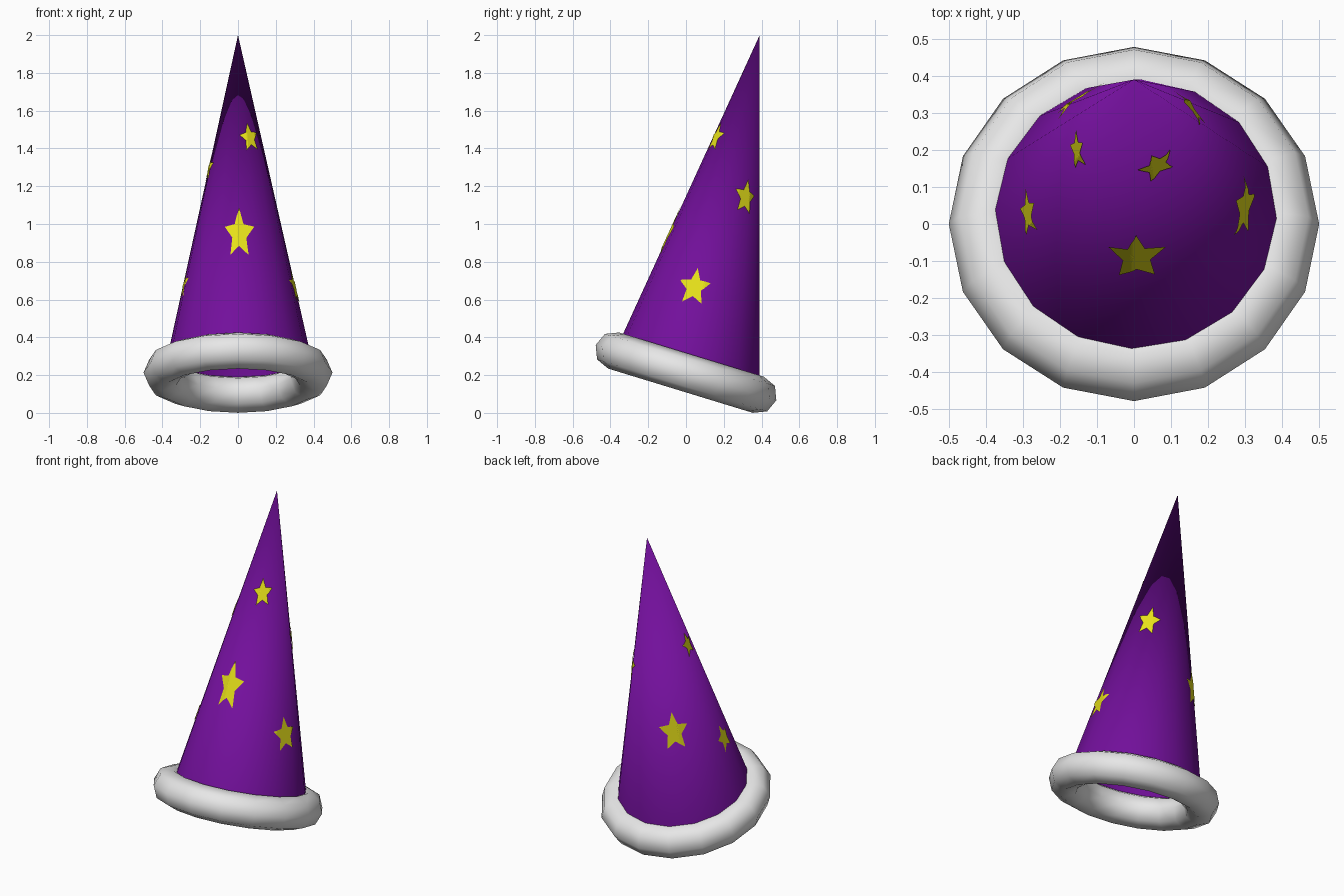
import bpy, bmesh, math
from mathutils import Matrix, Vector
from mathutils.bvhtree import BVHTree

if "Cube" in bpy.data.objects:
    bpy.data.objects.remove(bpy.data.objects["Cube"])


def material(name, rgb):
    m = bpy.data.materials.new(name)
    m.diffuse_color = (*rgb, 1)
    m.use_nodes = True
    m.node_tree.nodes["Principled BSDF"].inputs["Base Color"].default_value = m.diffuse_color
    return m


purple = material("purple cloth", (0.17, 0.005, 0.33))
white = material("white trim", (0.8, 0.8, 0.8))
yellow = material("yellow star", (0.8, 0.75, 0.01))


def add_object(name, bm, mat):
    me = bpy.data.meshes.new(name)
    bm.to_mesh(me)
    bm.free()
    me.materials.append(mat)
    ob = bpy.data.objects.new(name, me)
    bpy.context.collection.objects.link(ob)
    return ob


# Frame of the tilted brim
tilt = Matrix.Translation((0, 0, 0.213)) @ Matrix.Rotation(math.radians(-17), 4, 'X')

# Padded brim: 16 x 8 ring
bpy.ops.mesh.primitive_torus_add(major_segments=16, minor_segments=8,
                                 major_radius=0.4, minor_radius=0.1)
brim = bpy.context.object
brim.name = "brim_ring"
brim.data.transform(tilt)
brim.data.materials.append(white)
bpy.ops.object.shade_smooth()

# Open leaning cone: tilted base circle, apex pulled back
SIDES = 16
bm = bmesh.new()
base = []
for i in range(SIDES):
    a = math.radians(-2) + 2 * math.pi * i / SIDES
    base.append(bm.verts.new(tilt @ Vector((0.006 + 0.4 * math.cos(a), 0.008 + 0.4 * math.sin(a), 0))))
apex = bm.verts.new((0, 0.39, 2.0))
for i in range(SIDES):
    f = bm.faces.new((base[i], base[(i + 1) % SIDES], apex))
    f.smooth = True
bm.normal_update()
surface = BVHTree.FromBMesh(bm)
add_object("hat_cone", bm, purple)


# Thin stars laid onto the cone surface
def star(name, centre, half_w, half_h, roll):
    p, n, _, _ = surface.find_nearest(Vector(centre))
    up = (apex_point - p).normalized()
    right = up.cross(n).normalized()
    up = n.cross(right)
    sb = bmesh.new()
    mid = sb.verts.new((0, 0, 0))
    rim = []
    for k in range(10):
        a = math.radians(90 + 36 * k + roll)
        r = 1.0 if k % 2 == 0 else 0.47
        rim.append(sb.verts.new((r * half_w * math.cos(a), r * half_h * math.sin(a), 0)))
    for k in range(10):
        sb.faces.new((mid, rim[k], rim[(k + 1) % 10]))
    bmesh.ops.subdivide_edges(sb, edges=sb.edges[:], cuts=7, use_grid_fill=True)
    for v in sb.verts:
        q, qn, _, _ = surface.find_nearest(p + right * v.co.x + up * v.co.y)
        v.co = q + qn * 0.004
    add_object(name, sb, yellow)


apex_point = Vector((0, 0.39, 2.0))
star("star_front_low", (0.005, -0.085, 0.945), 0.085, 0.15, 0)
star("star_front_high", (0.06, 0.16, 1.455), 0.058, 0.085, 8)
star("star_right_low", (0.295, 0.045, 0.665), 0.088, 0.105, 5)
star("star_right_high", (0.16, 0.32, 1.14), 0.07, 0.098, -5)
star("star_left_low", (-0.275, 0.03, 0.67), 0.065, 0.09, 5)
star("star_left_high", (-0.14, 0.2, 1.29), 0.055, 0.08, 0)
star("star_back_left", (-0.15, 0.33, 0.79), 0.09, 0.125, 0)
